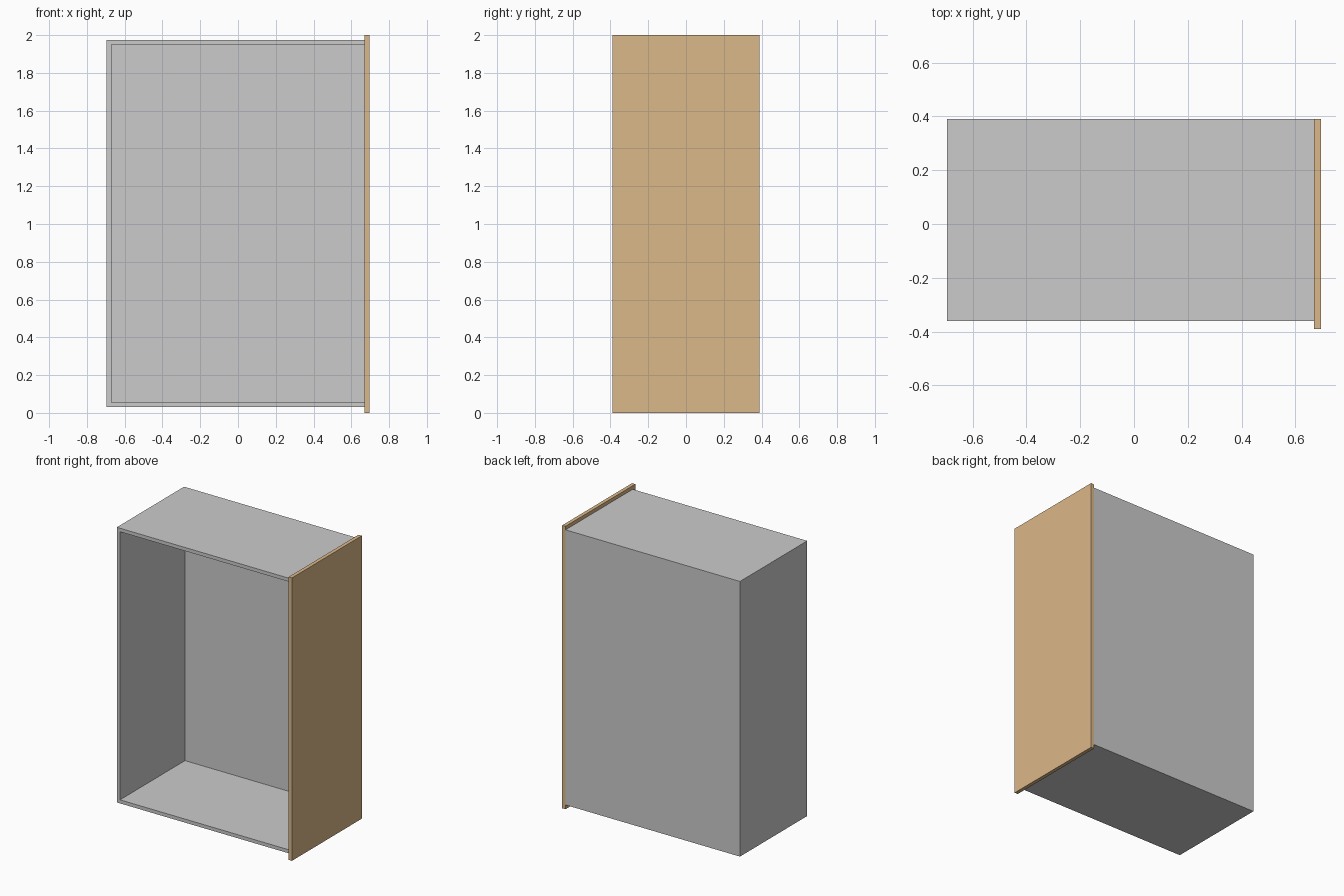
import bpy, bmesh
from mathutils import Vector

if "Cube" in bpy.data.objects:
    bpy.data.objects.remove(bpy.data.objects["Cube"])


def box(name, lo, hi, open_sides=()):
    """Box between two corners; faces pointing along open_sides are removed."""
    lo, hi = Vector(lo), Vector(hi)
    bm = bmesh.new()
    bmesh.ops.create_cube(bm, size=1)
    bm.normal_update()
    gone = [f for f in bm.faces if any(f.normal.dot(Vector(d)) > 0.9 for d in open_sides)]
    bmesh.ops.delete(bm, geom=gone, context='FACES')
    for v in bm.verts:
        v.co = (lo + hi) / 2 + v.co * (hi - lo)
    mesh = bpy.data.meshes.new(name)
    bm.to_mesh(mesh)
    bm.free()
    obj = bpy.data.objects.new(name, mesh)
    bpy.context.collection.objects.link(obj)
    return obj


BOARD = 0.025
WALL_X = 0.669

# Cabinet body: open at the front and where the side panel closes it
body = box("cabinet_body", (-0.695, -0.361, 0.03), (WALL_X, 0.39, 1.975),
           open_sides=[(0, -1, 0), (1, 0, 0)])
shell = body.modifiers.new("board_thickness", 'SOLIDIFY')
shell.thickness = BOARD
shell.offset = -1
shell.use_even_offset = True
shell.use_quality_normals = True

# Oversized wooden side panel
panel = box("side_panel", (WALL_X, -0.39, 0), (0.695, 0.39, 2))
wood = bpy.data.materials.new("light_wood")
wood.diffuse_color = (0.71, 0.48, 0.25, 1)
wood.use_nodes = True
wood.node_tree.nodes["Principled BSDF"].inputs["Base Color"].default_value = wood.diffuse_color
panel.data.materials.append(wood)
